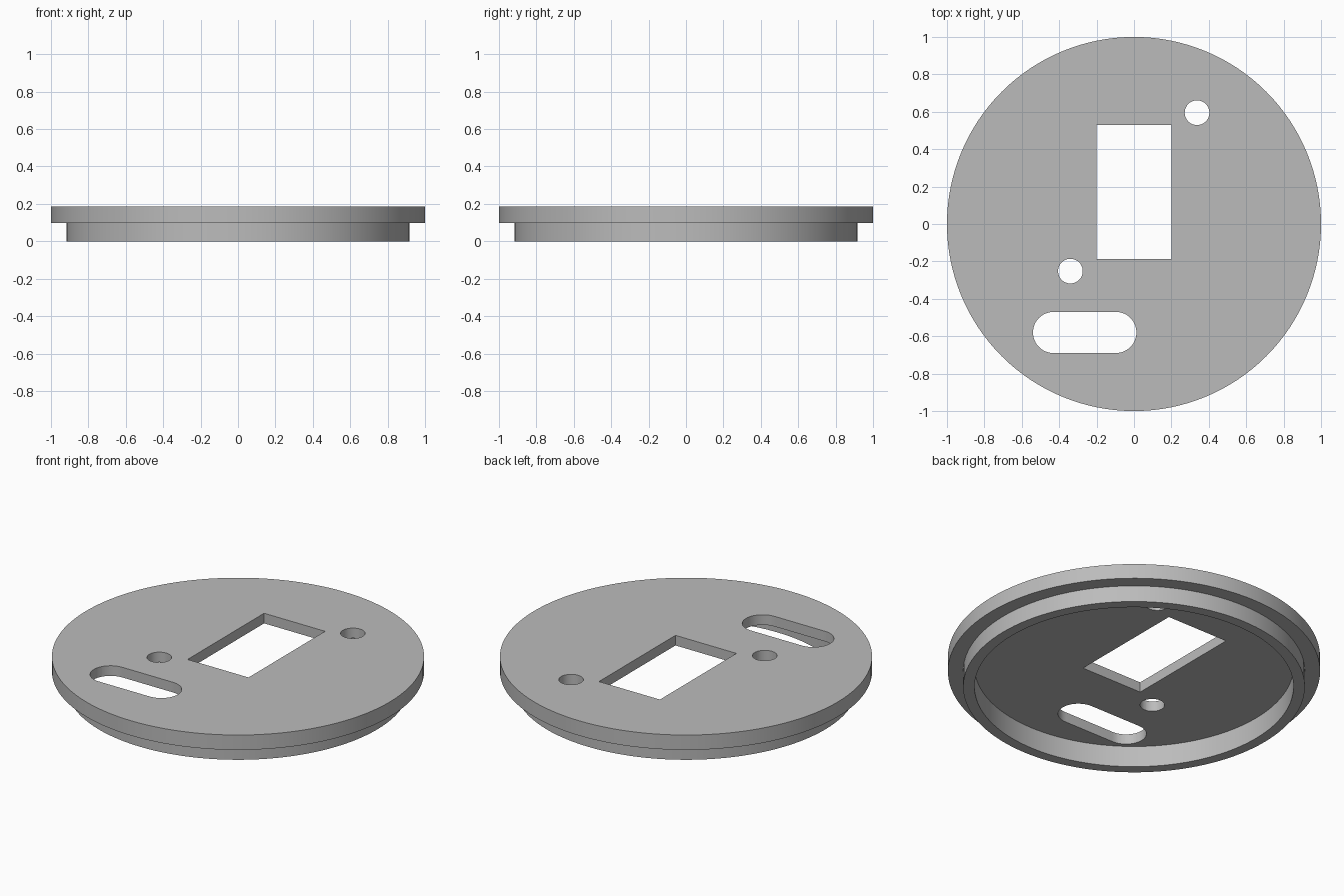
import bpy
import bmesh
from math import radians, pi, cos, sin

old = bpy.data.objects.get("Cube")
if old:
    bpy.data.objects.remove(old, do_unlink=True)

SEGMENTS = 128
TOP, STEP, FLOOR = 0.185, 0.097, 0.125     # plate top, lip underside, recess ceiling
RIM, RING_OUT, RING_IN = 1.0, 0.918, 0.857

grey = bpy.data.materials.new("plain grey")
grey.use_nodes = True
colour = (0.5, 0.5, 0.5, 1)
grey.diffuse_color = colour
grey.node_tree.nodes["Principled BSDF"].inputs["Base Color"].default_value = colour


def add_object(name, bm):
    bmesh.ops.recalc_face_normals(bm, faces=bm.faces)
    mesh = bpy.data.meshes.new(name)
    bm.to_mesh(mesh)
    bm.free()
    mesh.materials.append(grey)
    obj = bpy.data.objects.new(name, mesh)
    bpy.context.collection.objects.link(obj)
    return obj


def lathe(name, profile):
    """Revolve a (radius, height) profile whose ends lie on the axis."""
    bm = bmesh.new()
    verts = [bm.verts.new((r, 0, z)) for r, z in profile]
    edges = [bm.edges.new(pair) for pair in zip(verts, verts[1:])]
    bmesh.ops.spin(bm, geom=verts + edges, cent=(0, 0, 0), axis=(0, 0, 1),
                   angle=2 * pi, steps=SEGMENTS, use_merge=True)
    bmesh.ops.remove_doubles(bm, verts=bm.verts, dist=1e-5)
    return add_object(name, bm)


def prism(name, outline):
    """Upright cutter through the whole plate."""
    bm = bmesh.new()
    face = bm.faces.new([bm.verts.new((x, y, -0.1)) for x, y in outline])
    result = bmesh.ops.extrude_face_region(bm, geom=[face])
    moved = [v for v in result["geom"] if isinstance(v, bmesh.types.BMVert)]
    bmesh.ops.translate(bm, verts=moved, vec=(0, 0, 0.5))
    obj = add_object(name, bm)
    obj.hide_render = True
    return obj


def arc(x, y, radius, start, end, steps):
    angles = [radians(start + (end - start) * i / steps) for i in range(steps + 1)]
    return [(x + radius * cos(a), y + radius * sin(a)) for a in angles]


# Stepped disc with a hollow ring underneath
cover = lathe("cover_plate", [(0, TOP), (RIM, TOP), (RIM, STEP), (RING_OUT, STEP),
                              (RING_OUT, 0), (RING_IN, 0), (RING_IN, FLOOR), (0, FLOOR)])

# Rectangular window, two screw holes and a rounded slot
cutters = [
    prism("window_cutter", [(-0.2, -0.187), (0.2, -0.187), (0.2, 0.53), (-0.2, 0.53)]),
    prism("slot_cutter", arc(-0.097, -0.58, 0.11, -90, 90, 24)
          + arc(-0.43, -0.58, 0.11, 90, 270, 24)),
]
for x, y in ((0.337, 0.595), (-0.34, -0.252)):
    cutters.append(prism("screw_hole_cutter", arc(x, y, 0.066, 0, 360, 40)[:-1]))

bpy.ops.object.select_all(action="DESELECT")
bpy.context.view_layer.objects.active = cover
cover.select_set(True)
for cutter in cutters:
    cut = cover.modifiers.new("cut", "BOOLEAN")
    cut.operation = "DIFFERENCE"
    cut.solver = "EXACT"
    cut.object = cutter
    bpy.ops.object.modifier_apply(modifier=cut.name)
    bpy.data.objects.remove(cutter, do_unlink=True)

bpy.ops.object.shade_smooth_by_angle(angle=radians(30))
